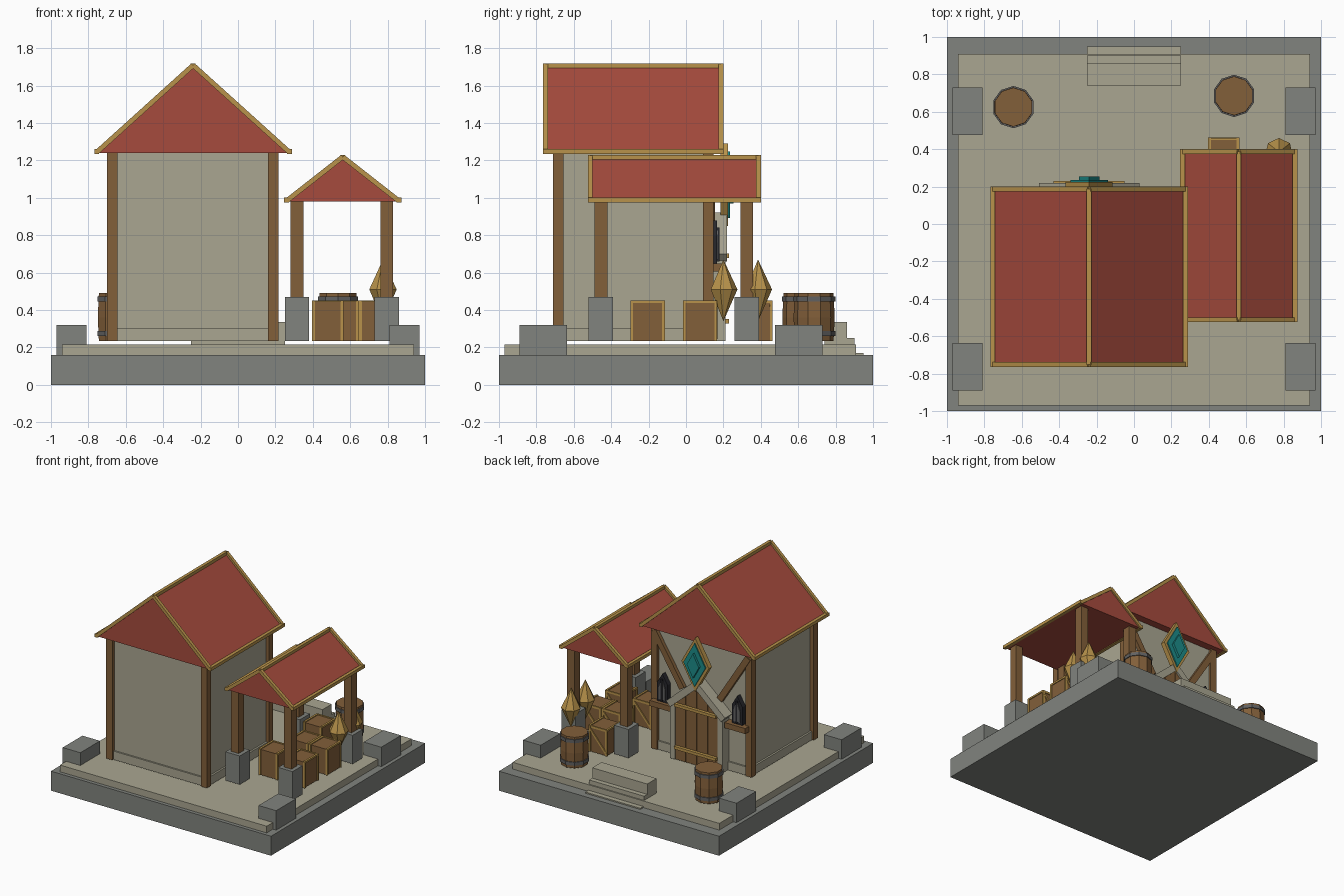
import bpy, bmesh
from mathutils import Matrix, Vector

cube = bpy.data.objects.get("Cube")
if cube:
    bpy.data.objects.remove(cube, do_unlink=True)


def material(name, *rgb):
    m = bpy.data.materials.new(name)
    m.use_nodes = True
    m.diffuse_color = (*rgb, 1)
    m.node_tree.nodes["Principled BSDF"].inputs["Base Color"].default_value = (*rgb, 1)
    return m


STONE = material("grey_stone", .22, .23, .21)
PLASTER = material("beige_plaster", .40, .38, .285)
RED = material("red_roof", .38, .07, .047)
WOOD = material("brown_wood", .225, .115, .042)
GOLD = material("golden_trim", .48, .29, .07)
TEAL = material("teal_gem", .012, .26, .25)
IRON = material("grey_iron", .12, .12, .12)
DARK = material("dark_frame", .02, .02, .025)


def finish(name, bm, mat):
    bmesh.ops.recalc_face_normals(bm, faces=bm.faces)
    me = bpy.data.meshes.new(name)
    bm.to_mesh(me)
    bm.free()
    me.materials.append(mat)
    ob = bpy.data.objects.new(name, me)
    bpy.context.collection.objects.link(ob)
    return ob


def box(name, x0, x1, y0, y1, z0, z1, mat):
    bm = bmesh.new()
    mid = Vector((x0 + x1, y0 + y1, z0 + z1)) / 2
    size = Matrix.Diagonal((x1 - x0, y1 - y0, z1 - z0, 1))
    bmesh.ops.create_cube(bm, size=1, matrix=Matrix.Translation(mid) @ size)
    return finish(name, bm, mat)


def beam(name, p, q, width, mat, depth=None):
    """Square bar between two points."""
    p, q = Vector(p), Vector(q)
    d = q - p
    side = Vector((0, 1, 0)) if abs(d.y) < .5 * d.length else Vector((1, 0, 0))
    zc = d.normalized()
    xc = side.cross(zc).normalized()
    yc = zc.cross(xc)
    rot = Matrix((xc, yc, zc)).transposed().to_4x4()
    size = Matrix.Diagonal((width, depth or width, d.length, 1))
    bm = bmesh.new()
    bmesh.ops.create_cube(bm, size=1, matrix=Matrix.Translation((p + q) / 2) @ rot @ size)
    return finish(name, bm, mat)


def prism(name, outline, y0, y1, mat):
    """Outline in x and z, extruded along y."""
    bm = bmesh.new()
    face = bm.faces.new([bm.verts.new((x, y0, z)) for x, z in outline])
    out = bmesh.ops.extrude_face_region(bm, geom=[face])
    moved = [v for v in out["geom"] if isinstance(v, bmesh.types.BMVert)]
    bmesh.ops.translate(bm, verts=moved, vec=(0, y1 - y0, 0))
    return finish(name, bm, mat)


def turned(name, x, y, profile, sides, mat):
    """Stack of faceted frustums from (radius, height) pairs."""
    bm = bmesh.new()
    for (r0, z0), (r1, z1) in zip(profile, profile[1:]):
        bmesh.ops.create_cone(bm, cap_ends=True, segments=sides, radius1=r0, radius2=r1,
                              depth=z1 - z0, matrix=Matrix.Translation((x, y, (z0 + z1) / 2)))
    bmesh.ops.remove_doubles(bm, verts=bm.verts, dist=.0005)
    return finish(name, bm, mat)


def roof(name, cx, half, y0, y1, eave, ridge):
    prism(name, [(cx - half, eave), (cx + half, eave), (cx, ridge)], y0 + .012, y1 - .012, RED)
    t = .026
    y0, y1 = y0 + t / 2, y1 - t / 2
    beam(name + "_ridge_trim", (cx, y0, ridge), (cx, y1, ridge), t, GOLD)
    for s in (-1, 1):
        x = cx + s * half
        beam(name + "_eave_trim", (x, y0 - t / 2, eave + .008), (x, y1 + t / 2, eave + .008), t, GOLD)
        for y in (y0, y1):
            beam(name + "_rake_trim", (x, y, eave + .004), (cx, y, ridge + .004), t, GOLD)


# Ground: base, paving, corner blocks and entry steps
FLOOR = .235
box("base", -1, 1, -1, 1, 0, .16, STONE)
box("paving", -.94, .94, -.97, .91, .16, .215, PLASTER)
for s in (-1, 1):
    for y in (-.89, .475):
        a, b = sorted((s * .81, s * .97))
        box("corner_block", a, b, y, y + .255, .16, .32, STONE)
for y, z in ((.86, .335), (.9, .25), (.95, .17)):
    box("entry_step", -.25, .25, .74, y, .1, z, PLASTER)

# House: walls, plinth, corner posts, roof
CX = -.24
box("house_walls", -.67, .19, -.685, .125, FLOOR, 1.24, PLASTER)
box("house_plinth", -.685, .205, -.698, .138, FLOOR, .305, PLASTER)
for x in (-.7, .16):
    for y in (-.712, .092):
        box("house_post", x, x + .056, y, y + .056, FLOOR, 1.24, WOOD)
roof("house_roof", CX, .515, -.765, .2, 1.24, 1.705)

# Pointed plank door with straps and a pale surround
HALF, SHOULDER, PEAK = .2, .69, .87
PLANKS = 4
for i in range(PLANKS):
    a = -HALF + 2 * HALF * i / PLANKS
    b = a + 2 * HALF / PLANKS
    top = [PEAK - (PEAK - SHOULDER) * abs(x) / HALF for x in (a, b)]
    prism("door_plank", [(CX + a + .002, FLOOR), (CX + b - .002, FLOOR),
                         (CX + b - .002, top[1]), (CX + a + .002, top[0])], .12, .205, WOOD)
for z in (.34, .69):
    box("door_strap", CX - .19, CX + .19, .2, .23, z - .012, z + .012, GOLD)
for s in (-1, 1):
    beam("door_jamb", (CX + s * .215, .165, FLOOR), (CX + s * .215, .165, .7), .045, PLASTER, .09)
    beam("door_gable", (CX + s * .25, .17, .68), (CX, .17, .9), .055, PLASTER, .1)
    # Wall brace, pointed window and sill
    beam("wall_brace", (CX + s * .43, .135, 1.21), (CX + s * .17, .135, .8), .05, WOOD, .04)
    wx = CX + s * .34
    for part, w, z0, z1, y, mat in (("window_frame", .048, .65, .88, .165, DARK),
                                    ("window_pane", .03, .67, .84, .172, IRON)):
        prism(part, [(wx - w, z0), (wx + w, z0), (wx + w, z1 - .08),
                     (wx, z1), (wx - w, z1 - .08)], .12, y, mat)
    box("window_bar", wx - .006, wx + .006, .16, .178, .66, .84, DARK)
    box("window_sill", wx - .095, wx + .095, .12, .195, .605, .65, WOOD)

# Diamond emblem on the gable
for part, w, h, y0, y1, mat in (("emblem_border", .125, .22, .185, .225, GOLD),
                                ("emblem_field", .1, .178, .22, .235, TEAL),
                                ("emblem_gem", .055, .1, .23, .255, TEAL)):
    prism(part, [(CX - w, 1.07), (CX, 1.07 - h), (CX + w, 1.07), (CX, 1.07 + h)], y0, y1, mat)

# Open shelter
roof("shelter_roof", .56, .3, -.525, .4, .98, 1.215)
for x in (.315, .795):
    for y in (-.455, .325):
        box("shelter_post", x - .034, x + .034, y - .034, y + .034, .46, .99, WOOD)
        box("post_foot", x - .065, x + .065, y - .065, y + .065, FLOOR, .47, STONE)

# Crates with battens and one diagonal
for cx, cy in ((.48, -.205), (.73, -.205), (.565, .075), (.74, .075), (.48, .37)):
    w, d, top = .078, .085, .445
    box("crate", cx - w, cx + w, cy - d, cy + d, FLOOR, top, WOOD)
    for s in (-1, 1):
        for t in (-1, 1):
            x, y = cx + s * (w - .002), cy + t * d
            box("crate_batten", x - .009, x + .009, y - .007, y + .007, FLOOR, top + .005, GOLD)
        x = cx + s * (w - .001)
        box("crate_top_rail", x - .008, x + .008, cy - d, cy + d, top - .008, top + .007, GOLD)
    box("crate_back_rail", cx - w, cx + w, cy + d - .006, cy + d + .006, top - .012, top + .006, GOLD)
    beam("crate_diagonal", (cx - w, cy + d, FLOOR + .015), (cx + w, cy + d, top - .015), .016, GOLD)

# Golden spindles
for y in (.2, .385):
    turned("golden_spindle", .775, y, [(0, .34), (.075, .51), (0, .67)], 7, GOLD)

# Barrels with iron hoops
for x, y in ((-.645, .625), (.535, .685)):
    turned("barrel", x, y, [(.104, FLOOR), (.11, .36), (.104, .49)], 10, WOOD)
    for z in (.26, .445):
        turned("barrel_hoop", x, y, [(.113, z), (.113, z + .028)], 10, IRON)
